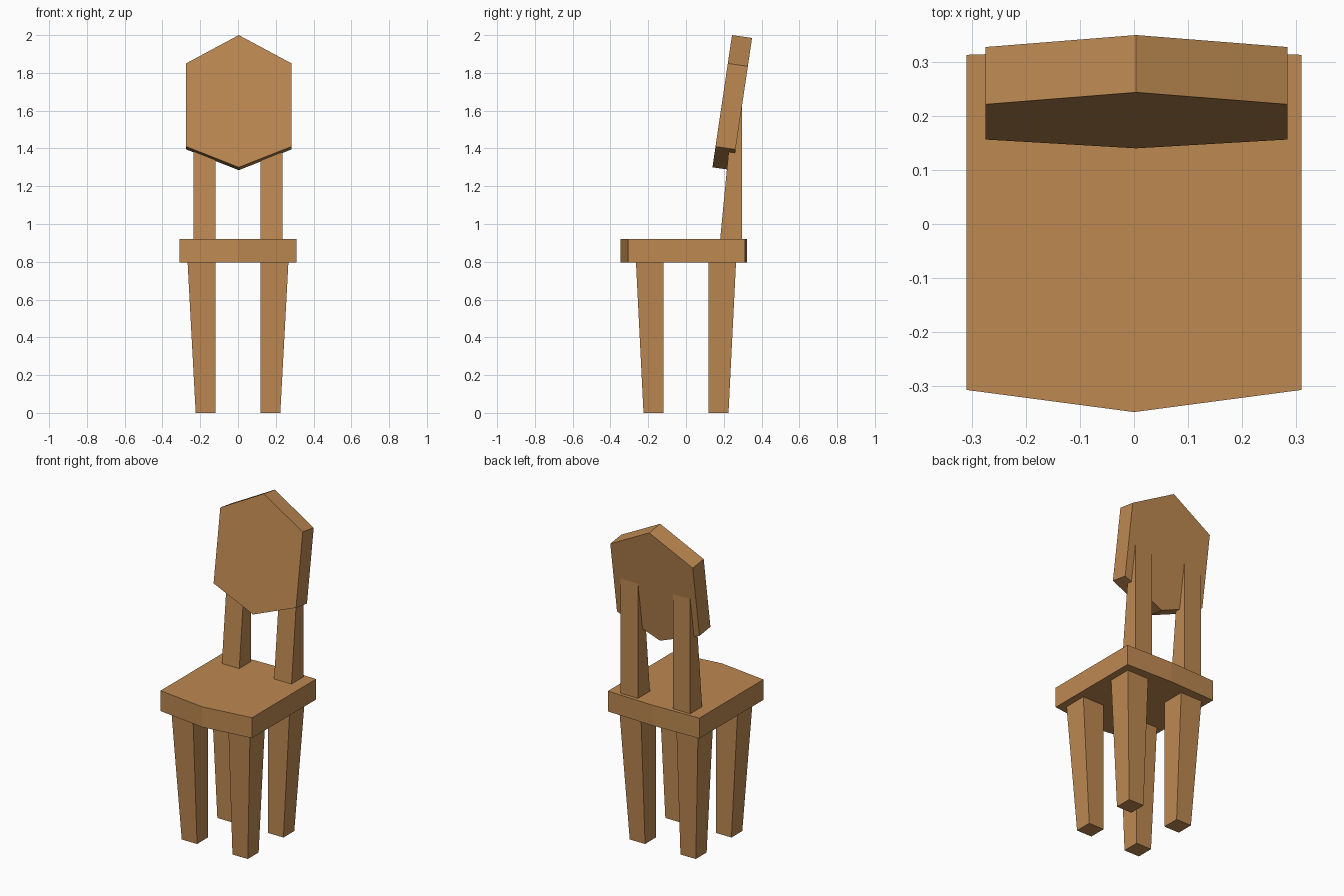
import bpy, bmesh

if "Cube" in bpy.data.objects:
    bpy.data.objects.remove(bpy.data.objects["Cube"])

wood = bpy.data.materials.new("warm wood")
wood.diffuse_color = (0.51, 0.25, 0.083, 1)
wood.use_nodes = True
wood.node_tree.nodes["Principled BSDF"].inputs["Base Color"].default_value = wood.diffuse_color


def loft(name, ring_a, ring_b):
    """Solid between two matching rings of points."""
    bm = bmesh.new()
    a = [bm.verts.new(p) for p in ring_a]
    b = [bm.verts.new(p) for p in ring_b]
    n = len(a)
    bm.faces.new(a)
    bm.faces.new(b)
    for i in range(n):
        j = (i + 1) % n
        bm.faces.new((a[i], a[j], b[j], b[i]))
    bmesh.ops.recalc_face_normals(bm, faces=bm.faces)
    me = bpy.data.meshes.new(name)
    bm.to_mesh(me)
    bm.free()
    me.materials.append(wood)
    ob = bpy.data.objects.new(name, me)
    bpy.context.collection.objects.link(ob)
    return ob


def rect(x0, x1, y0, y1, z):
    return [(x0, y0, z), (x1, y0, z), (x1, y1, z), (x0, y1, z)]


# Seat with a pointed front edge and a very slightly pointed back edge
outline = [(-0.31, -0.307), (0, -0.348), (0.31, -0.307),
           (0.31, 0.313), (0, 0.323), (-0.31, 0.313)]
loft("seat", [(x, y, 0.795) for x, y in outline], [(x, y, 0.92) for x, y in outline])

# Legs tapering on their outer sides, and the two back posts
for sx, side in ((-1, "left"), (1, "right")):
    for sy, end in ((-1, "front"), (1, "back")):
        loft(f"{end}_leg_{side}",
             rect(sx * 0.12, sx * 0.224, sy * 0.12, sy * 0.225, 0),
             rect(sx * 0.12, sx * 0.267, sy * 0.12, sy * 0.265, 0.80))
    loft(f"back_post_{side}",
         rect(sx * 0.118, sx * 0.236, 0.18, 0.296, 0.91),
         rect(sx * 0.118, sx * 0.236, 0.256, 0.296, 1.70))

# Tilted hexagonal backrest
hexagon = [(0.004, 1.30), (0.284, 1.41), (0.284, 1.85),
           (0.004, 2.00), (-0.275, 1.85), (-0.275, 1.41)]
front = [(x, 0.14 + (z - 1.30) * 0.148, z) for x, z in hexagon]
back = [(x, y + 0.106, z - 0.015) for x, y, z in front]
loft("backrest", front, back)
